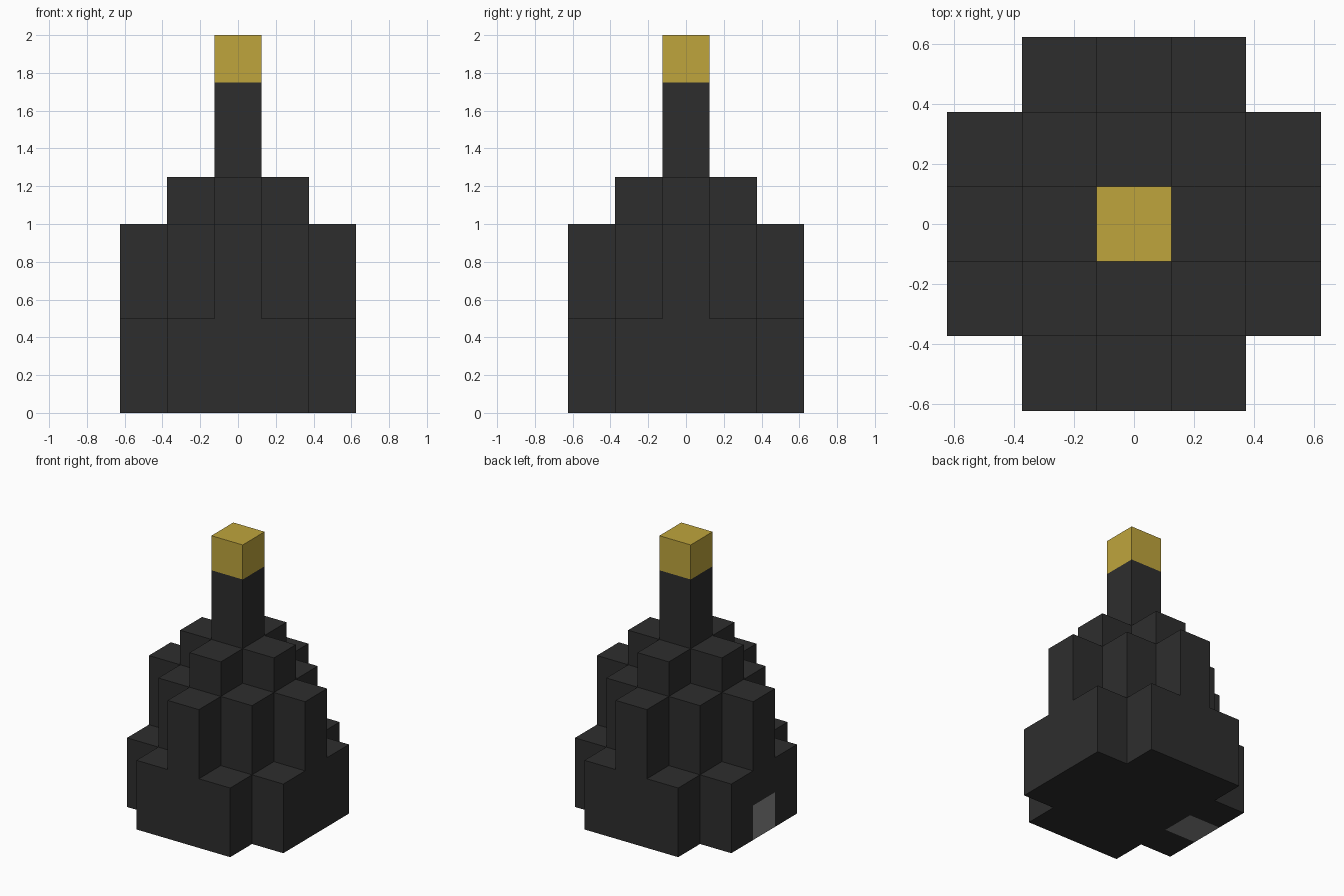
import bpy
import bmesh
from mathutils import Vector

cube = bpy.data.objects.get("Cube")
if cube:
    bpy.data.objects.remove(cube, do_unlink=True)

UNIT = 0.25  # side of one block


def make_material(name, color):
    mat = bpy.data.materials.new(name)
    mat.use_nodes = True
    mat.diffuse_color = (*color, 1)
    bsdf = next(n for n in mat.node_tree.nodes if n.type == "BSDF_PRINCIPLED")
    bsdf.inputs["Base Color"].default_value = (*color, 1)
    return mat


charcoal = make_material("charcoal stone", (0.027, 0.027, 0.027))
gold = make_material("gold", (0.52, 0.375, 0.046))
grey = make_material("grey door", (0.25, 0.25, 0.25))


def tier(name, corner, bottom, top, materials, cuts=(), door_rule=None):
    """Extrude a stepped outline; one corner is repeated by quarter turns."""
    outline, points = [], [Vector(p) * UNIT for p in corner]
    for _ in range(4):
        outline += points
        points = [Vector((-p.y, p.x)) for p in points]
    bm = bmesh.new()
    base = bm.faces.new([bm.verts.new((p.x, p.y, bottom * UNIT)) for p in outline])
    result = bmesh.ops.extrude_face_region(bm, geom=[base], use_keep_orig=(bottom == 0))
    raised = [v for v in result["geom"] if isinstance(v, bmesh.types.BMVert)]
    bmesh.ops.translate(bm, verts=raised, vec=(0, 0, (top - bottom) * UNIT))
    for point, normal in cuts:
        geom = bm.verts[:] + bm.edges[:] + bm.faces[:]
        bmesh.ops.bisect_plane(bm, geom=geom, plane_co=Vector(point) * UNIT,
                               plane_no=normal)
    bmesh.ops.recalc_face_normals(bm, faces=bm.faces)
    if door_rule:
        for face in bm.faces:
            face.material_index = int(door_rule(face.calc_center_median() / UNIT))
    mesh = bpy.data.meshes.new(name)
    bm.to_mesh(mesh)
    bm.free()
    for mat in materials:
        mesh.materials.append(mat)
    obj = bpy.data.objects.new(name, mesh)
    bpy.context.collection.objects.link(obj)
    return obj


# Broad base with a one-block doorway in the middle of the -x side
door_cuts = [((0, -0.5, 0), (0, 1, 0)), ((0, 0.5, 0), (0, 1, 0)),
             ((0, 0, 1), (0, 0, 1)), ((-1.5, 0, 0), (1, 0, 0))]
tier("base", [(2.5, 1.5), (1.5, 1.5), (1.5, 2.5)], 0, 2, [charcoal, grey],
     door_cuts, lambda c: c.x < -1.6 and abs(c.y) < 0.4 and c.z < 0.9)

# Stepped upper tiers
tier("buttress_tier", [(2.5, 0.5), (1.5, 0.5), (1.5, 1.5), (0.5, 1.5), (0.5, 2.5)],
     2, 4, [charcoal])
tier("cross_tier", [(1.5, 0.5), (0.5, 0.5), (0.5, 1.5)], 4, 5, [charcoal])

# Spire and its gold cap
tier("spire", [(0.5, 0.5)], 5, 7, [charcoal])
tier("gold_cap", [(0.5, 0.5)], 7, 8, [gold])
